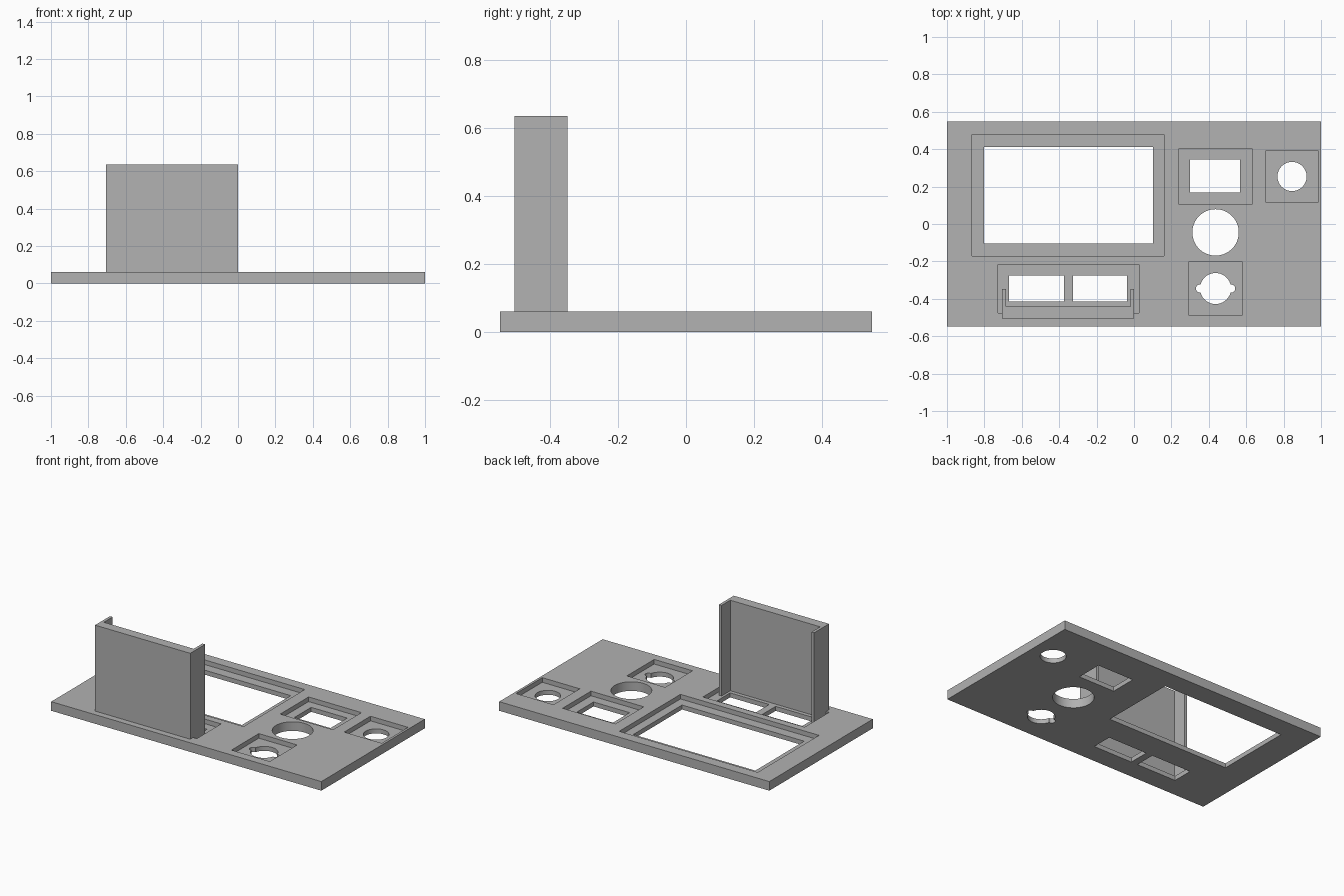
import bpy
import bmesh
from math import radians

default = bpy.data.objects.get("Cube")
if default:
    bpy.data.objects.remove(default, do_unlink=True)

PLATE_TOP = 0.061
POCKET_FLOOR = 0.03
BELOW, ABOVE = -0.05, 0.12

grey = bpy.data.materials.new("plain grey")
grey.use_nodes = True
colour = (0.445, 0.445, 0.445, 1)
grey.diffuse_color = colour
grey.node_tree.nodes["Principled BSDF"].inputs["Base Color"].default_value = colour


def prism(name, outline, z0, z1):
    """Extrude a flat outline from z0 up to z1."""
    mesh = bpy.data.meshes.new(name)
    bm = bmesh.new()
    face = bm.faces.new([bm.verts.new((x, y, z0)) for x, y in outline])
    ext = bmesh.ops.extrude_face_region(bm, geom=[face])
    top = [v for v in ext["geom"] if isinstance(v, bmesh.types.BMVert)]
    bmesh.ops.translate(bm, verts=top, vec=(0, 0, z1 - z0))
    bmesh.ops.recalc_face_normals(bm, faces=bm.faces)
    bm.to_mesh(mesh)
    bm.free()
    mesh.materials.append(grey)
    obj = bpy.data.objects.new(name, mesh)
    bpy.context.collection.objects.link(obj)
    return obj


def rect(x0, x1, y0, y1):
    return [(x0, y0), (x1, y0), (x1, y1), (x0, y1)]


def cylinder(name, x, y, radius, z0, z1):
    bpy.ops.mesh.primitive_cylinder_add(
        vertices=64, radius=radius, depth=z1 - z0, location=(x, y, (z0 + z1) / 2))
    obj = bpy.context.object
    obj.name = name
    obj.data.materials.append(grey)
    return obj


def cut(target, cutter):
    """Subtract the cutter, then discard it."""
    cutter.hide_render = True
    mod = target.modifiers.new("cut", "BOOLEAN")
    mod.operation = "DIFFERENCE"
    mod.solver = "EXACT"
    mod.object = cutter
    bpy.context.view_layer.objects.active = target
    bpy.ops.object.modifier_apply(modifier=mod.name)
    bpy.data.objects.remove(cutter, do_unlink=True)


# Base panel
panel = prism("panel", rect(-1, 1, -0.547, 0.547), 0, PLATE_TOP)

# Shallow pockets: screen, switch, round button, socket, twin slots
for box in [(-0.866, 0.16, -0.17, 0.478),
            (0.24, 0.631, 0.104, 0.404),
            (0.706, 0.984, 0.115, 0.393),
            (0.294, 0.578, -0.489, -0.2),
            (-0.727, 0.027, -0.475, -0.217)]:
    cut(panel, prism("pocket_cutter", rect(*box), POCKET_FLOOR, ABOVE))

# Rectangular openings: screen, switch, twin slots
for box in [(-0.802, 0.102, -0.104, 0.412),
            (0.3, 0.567, 0.168, 0.345),
            (-0.668, -0.374, -0.414, -0.275),
            (-0.326, -0.037, -0.414, -0.275)]:
    cut(panel, prism("opening_cutter", rect(*box), BELOW, ABOVE))

# Round openings: button, large hole, socket with two side notches
SOCKET_X, SOCKET_Y = 0.436, -0.345
for x, y, radius in [(0.845, 0.254, 0.078),
                     (0.436, -0.045, 0.124),
                     (SOCKET_X, SOCKET_Y, 0.083),
                     (SOCKET_X - 0.083, SOCKET_Y, 0.022),
                     (SOCKET_X + 0.083, SOCKET_Y, 0.022)]:
    cut(panel, cylinder("hole_cutter", x, y, radius, BELOW, ABOVE))

# Upright channel: broad front wall with two side flanges, open to the back
LEFT, RIGHT, FRONT, INNER, BACK = -0.705, 0.0, -0.505, -0.44, -0.348
FLANGE = 0.02
channel = prism("upright_channel", [
    (LEFT, FRONT), (RIGHT, FRONT), (RIGHT, BACK), (RIGHT - FLANGE, BACK),
    (RIGHT - FLANGE, INNER), (LEFT + FLANGE, INNER),
    (LEFT + FLANGE, BACK), (LEFT, BACK)], POCKET_FLOOR, 0.636)

# Round holes smooth, edges sharp
bpy.ops.object.select_all(action="DESELECT")
panel.select_set(True)
bpy.context.view_layer.objects.active = panel
bpy.ops.object.shade_smooth_by_angle(angle=radians(30))
